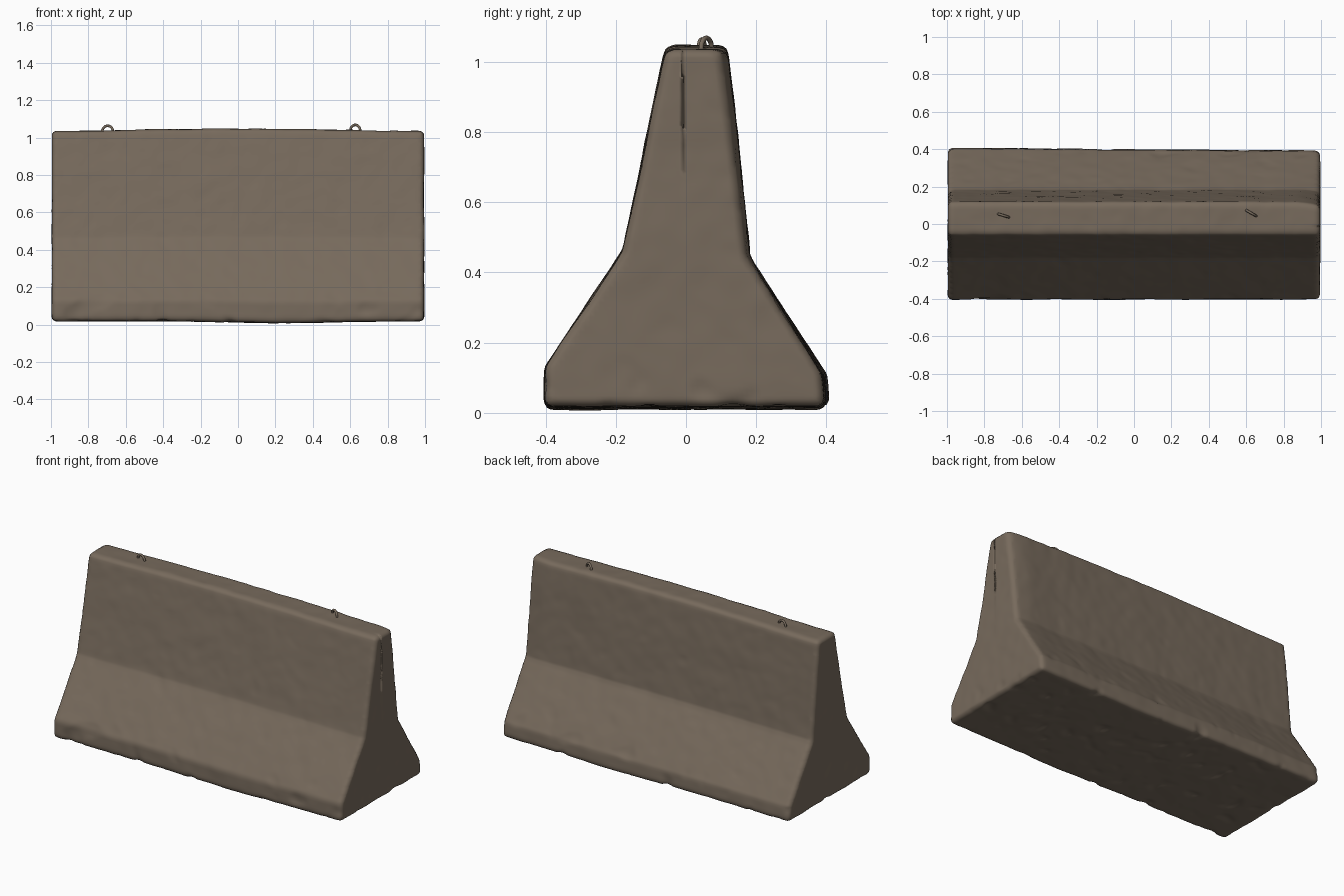
import bpy, bmesh, math
from mathutils import Vector, noise

if "Cube" in bpy.data.objects:
    bpy.data.objects.remove(bpy.data.objects["Cube"])


def material(name, rgb):
    m = bpy.data.materials.new(name)
    m.diffuse_color = (*rgb, 1)
    m.use_nodes = True
    m.node_tree.nodes["Principled BSDF"].inputs["Base Color"].default_value = m.diffuse_color
    return m


concrete = material("weathered concrete", (0.185, 0.145, 0.108))

# Barrier cross-section (y, z), extruded along x
PROFILE = [(-0.405, 0.018), (-0.402, 0.13), (-0.18, 0.46), (-0.058, 1.035),
           (0.118, 1.035), (0.145, 0.80), (0.182, 0.44), (0.398, 0.11),
           (0.405, 0.018)]
bm = bmesh.new()
face = bm.faces.new([bm.verts.new((-0.995, y, z)) for y, z in PROFILE])
ext = bmesh.ops.extrude_face_region(bm, geom=[face])
bmesh.ops.translate(bm, vec=(1.99, 0, 0),
                    verts=[g for g in ext["geom"] if isinstance(g, bmesh.types.BMVert)])
bmesh.ops.recalc_face_normals(bm, faces=bm.faces)
# Worn edges: round the sharp ones, leave the waist creases crisper
sharp = [e for e in bm.edges if e.calc_face_angle(0) > 0.7]
bmesh.ops.bevel(bm, geom=sharp, offset=0.022, segments=4, profile=0.5, affect='EDGES')
mesh = bpy.data.meshes.new("concrete_barrier")
bm.to_mesh(mesh)
bm.free()
barrier = bpy.data.objects.new("concrete_barrier", mesh)
bpy.context.collection.objects.link(barrier)

# Even, dense surface for the weathering
remesh = barrier.modifiers.new("even_surface", 'REMESH')
remesh.mode = 'VOXEL'
remesh.voxel_size = 0.014
bpy.context.view_layer.objects.active = barrier
barrier.select_set(True)
bpy.ops.object.modifier_apply(modifier=remesh.name)

# Weathering: gentle sag, lumps and chips, rougher at the foot
normals = [v.normal.copy() for v in mesh.vertices]
for v, n in zip(mesh.vertices, normals):
    p = v.co.copy()
    lumps = noise.noise(p * 5) * 0.003 + noise.noise(p * 14) * 0.0018
    foot = max(0, 1 - p.z / 0.22)
    chips = max(0, noise.noise(p * 11 + Vector((7, 3, 1))) - 0.25)
    v.co += n * (lumps - chips * (0.004 + 0.02 * foot))
    crown = 0.012 * max(0, 1 - (p.x / 0.8) ** 2) * p.z
    dip = 0.010 * math.exp(-((p.x - 0.25) / 0.35) ** 2) * max(0, 1 - p.z / 0.3)
    v.co.z += crown - dip
    # the back foot tapers slightly toward the right end
    if p.y > 0.2:
        v.co.y -= 0.008 * (p.x + 0.3) * (p.y - 0.2) / 0.2
    # upper back corner of the right end is worn away
    if p.y > 0 and p.x > 0.85:
        v.co.y -= 0.022 * ((p.x - 0.85) / 0.15) ** 2 * min(1, p.z)
mesh.materials.append(concrete)
mesh.shade_smooth()


# Lifting loops: bent steel rods set into the top
def lifting_loop(name, x, y, z, turn):
    cu = bpy.data.curves.new(name, 'CURVE')
    cu.dimensions = '3D'
    cu.bevel_depth = 0.007
    cu.bevel_resolution = 2
    cu.use_fill_caps = True
    pts = [(-0.03, -0.03)]
    pts += [(-0.03 * math.cos(a), 0.03 * math.sin(a))
            for a in (math.pi * i / 12 for i in range(13))]
    pts.append((0.03, -0.03))
    sp = cu.splines.new('POLY')
    sp.points.add(len(pts) - 1)
    for q, (u, w) in zip(sp.points, pts):
        q.co = (u, 0, w, 1)
    ob = bpy.data.objects.new(name, cu)
    ob.location = (x, y, z)
    ob.rotation_euler.z = math.radians(turn)
    cu.materials.append(concrete)
    bpy.context.collection.objects.link(ob)


lifting_loop("left_lifting_loop", -0.697, 0.045, 1.033, -17)
lifting_loop("right_lifting_loop", 0.627, 0.058, 1.038, -30)
